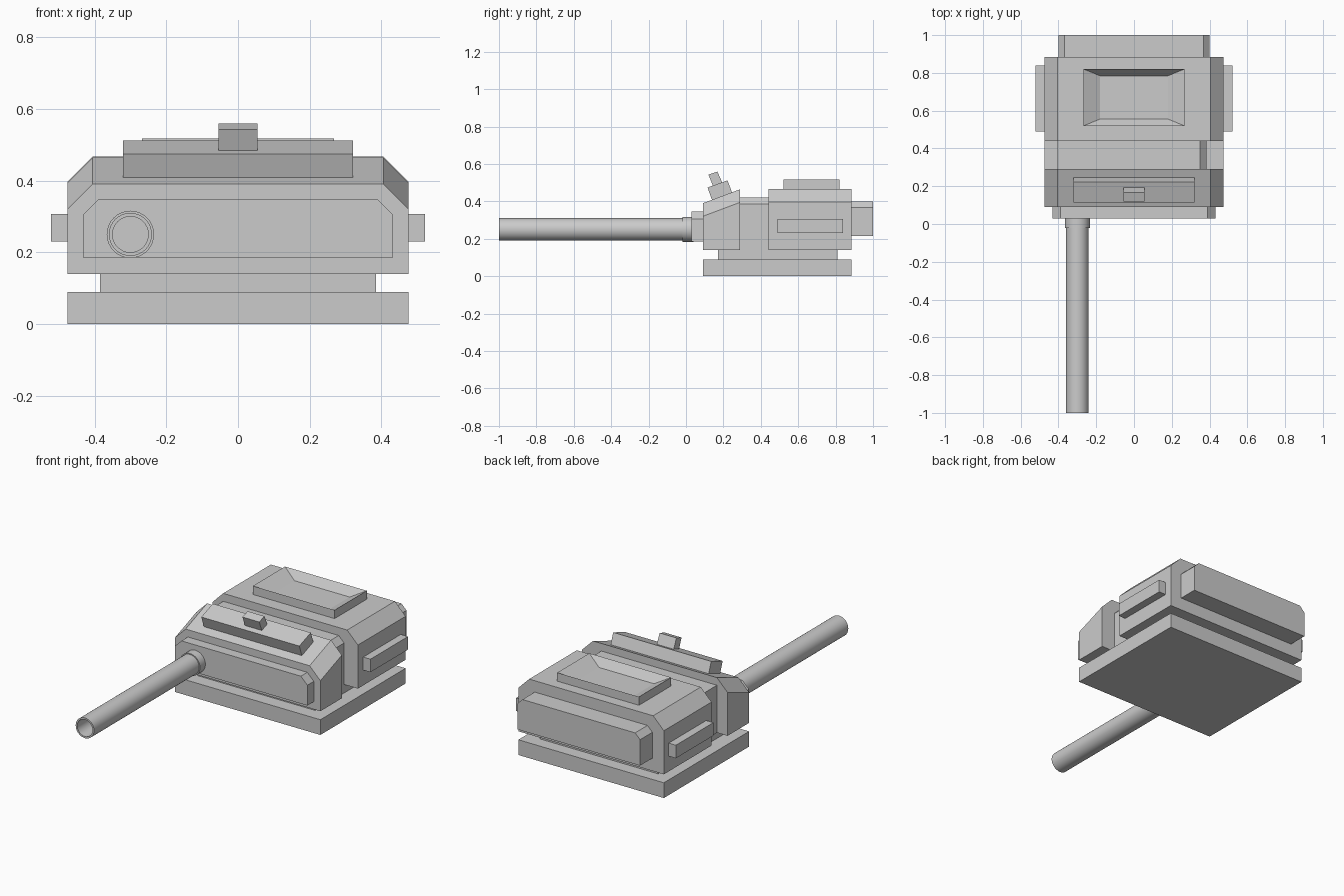
import bpy, bmesh, math
from mathutils import Matrix

if "Cube" in bpy.data.objects:
    bpy.data.objects.remove(bpy.data.objects["Cube"])


def finish(name, bm):
    bmesh.ops.recalc_face_normals(bm, faces=bm.faces)
    me = bpy.data.meshes.new(name)
    bm.to_mesh(me)
    bm.free()
    ob = bpy.data.objects.new(name, me)
    bpy.context.collection.objects.link(ob)
    return ob


def loft(name, a, b):
    """Closed solid between two matching 3D outlines."""
    bm = bmesh.new()
    va = [bm.verts.new(p) for p in a]
    vb = [bm.verts.new(p) for p in b]
    n = len(va)
    bm.faces.new(va)
    bm.faces.new(vb[::-1])
    for i in range(n):
        j = (i + 1) % n
        bm.faces.new((va[i], vb[i], vb[j], va[j]))
    return finish(name, bm)


def box(name, x0, x1, y0, y1, z0, z1):
    o = [(x0, y0), (x1, y0), (x1, y1), (x0, y1)]
    return loft(name, [(x, y, z0) for x, y in o], [(x, y, z1) for x, y in o])


def chamfered(hw, y, z0, z1, c):
    """Outline across x with the two top corners cut off."""
    return [(-hw, y, z0), (hw, y, z0), (hw, y, z1 - c),
            (hw - c, y, z1), (-hw + c, y, z1), (-hw, y, z1 - c)]


def side_profile(name, hw, pts):
    return loft(name, [(-hw, y, z) for y, z in pts], [(hw, y, z) for y, z in pts])


def lathe(name, profile, centre, segs=32):
    """Spin (radius, y) points around an axis along y."""
    bm = bmesh.new()
    rings = []
    for r, y in profile:
        rings.append([bm.verts.new((centre[0] + r * math.cos(2 * math.pi * i / segs), y,
                                    centre[1] + r * math.sin(2 * math.pi * i / segs)))
                      for i in range(segs)])
    for a, b in zip(rings, rings[1:]):
        for i in range(segs):
            j = (i + 1) % segs
            bm.faces.new((a[i], a[j], b[j], b[i]))
    bm.faces.new(rings[0])
    bm.faces.new(rings[-1])
    ob = finish(name, bm)
    bpy.ops.object.select_all(action='DESELECT')
    ob.select_set(True)
    bpy.context.view_layer.objects.active = ob
    bpy.ops.object.shade_smooth_by_angle()
    return ob


# Base slab and turning pedestal
box("base_slab", -0.475, 0.475, 0.09, 0.885, 0, 0.09)
box("pedestal", -0.385, 0.385, 0.17, 0.81, 0.085, 0.15)

# Front armour block, its top rising towards the rear
loft("front_block", chamfered(0.475, 0.09, 0.14, 0.39, 0.07),
     chamfered(0.475, 0.29, 0.14, 0.465, 0.07))
# Recessed waist between the blocks
waist = [(-0.405, 0.14), (0.385, 0.14), (0.385, 0.385), (0.35, 0.42), (-0.405, 0.42)]
loft("waist", [(x, 0.28, z) for x, z in waist], [(x, 0.45, z) for x, z in waist])
# Rear block, front plate and rear stowage box
for name, hw, y0, y1, z0, z1, c in (
        ("rear_block", 0.475, 0.44, 0.885, 0.14, 0.467, 0.07),
        ("front_plate", 0.432, 0.03, 0.095, 0.185, 0.347, 0.042),
        ("rear_box", 0.40, 0.88, 1.0, 0.215, 0.40, 0.032)):
    loft(name, chamfered(hw, y0, z0, z1, c), chamfered(hw, y1, z0, z1, c))

# Side boxes
for side, s in (("left", -1), ("right", 1)):
    xs = sorted((s * 0.47, s * 0.522))
    box(side + "_side_box", xs[0], xs[1], 0.49, 0.84, 0.23, 0.307)

# Hatch frame: inset the top face and push it down
hatch = box("hatch_frame", -0.267, 0.267, 0.52, 0.82, 0.46, 0.517)
bm = bmesh.new()
bm.from_mesh(hatch.data)
top = max(bm.faces, key=lambda f: f.calc_center_median().z)
inset = bmesh.ops.inset_region(bm, faces=[top], thickness=0.05)
for v in top.verts:
    v.co.x = math.copysign(0.18, v.co.x)
    v.co.z = 0.47
bm.to_mesh(hatch.data)
bm.free()

# Tilted sight bar and its small block
side_profile("sight_bar", 0.32, [(0.14, 0.405), (0.247, 0.445), (0.222, 0.512), (0.115, 0.474)])
side_profile("sight_block", 0.055, [(0.147, 0.475), (0.197, 0.493), (0.168, 0.543), (0.120, 0.543)]
             [:2] + [(0.168, 0.559), (0.120, 0.543)])

# Hollow gun barrel with collar
lathe("barrel", [(0.06, 0.04), (0.06, -1.0), (0.05, -1.0), (0.05, -0.01)], (-0.30, 0.25))
lathe("barrel_collar", [(0.066, 0.04), (0.066, -0.02), (0.058, -0.02)], (-0.30, 0.25))
